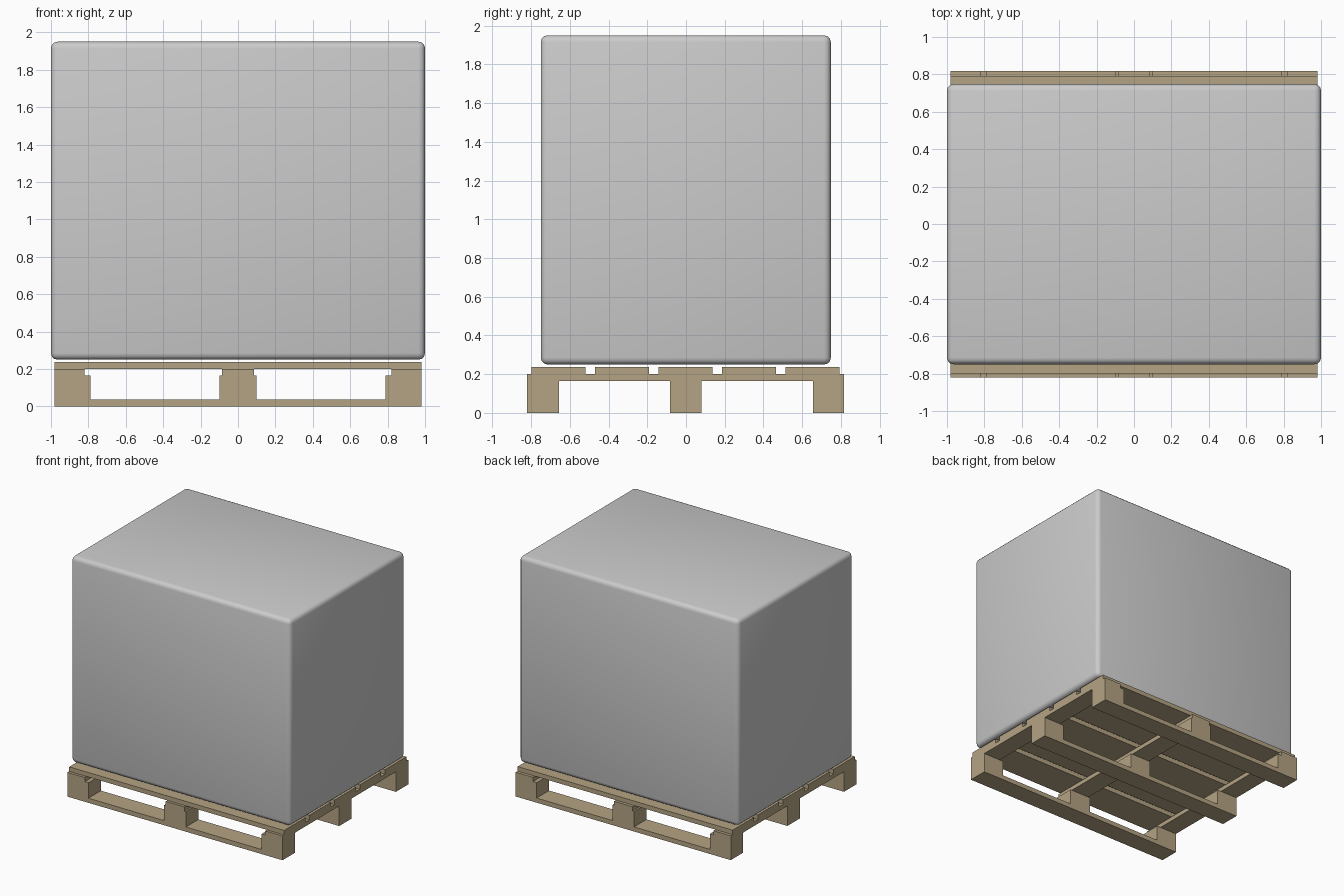
import bpy

if "Cube" in bpy.data.objects:
    bpy.data.objects.remove(bpy.data.objects["Cube"])

wood = bpy.data.materials.new("wood")
wood.diffuse_color = (0.46, 0.37, 0.23, 1)
wood.use_nodes = True
wood.node_tree.nodes["Principled BSDF"].inputs["Base Color"].default_value = wood.diffuse_color


def box(name, x, y, z, mat=None):
    """Box from (min, max) ranges along each axis."""
    bpy.ops.mesh.primitive_cube_add(
        size=1, location=[(a + b) / 2 for a, b in (x, y, z)])
    ob = bpy.context.object
    ob.name = name
    ob.scale = [b - a for a, b in (x, y, z)]
    bpy.ops.object.transform_apply(location=False, rotation=False, scale=True)
    if mat:
        ob.data.materials.append(mat)
    return ob


L = 0.98                                    # pallet half length
rows = [("front", -0.82, -0.657), ("middle", -0.082, 0.08), ("back", 0.655, 0.817)]
block_cols = [("left", -L, -0.789), ("centre", -0.099, 0.099), ("right", 0.789, L)]
stringer_cols = [("left", -L, -0.822), ("centre", -0.085, 0.085), ("right", 0.822, L)]

# Bottom runners, each carrying three spacer blocks
for row, y0, y1 in rows:
    box(f"{row}_runner", (-L, L), (y0, y1), (0, 0.038), wood)
    for col, x0, x1 in block_cols:
        box(f"{row}_{col}_block", (x0, x1), (y0, y1), (0.038, 0.165), wood)

# Cross boards on top of the blocks
for col, x0, x1 in stringer_cols:
    box(f"{col}_cross_board", (x0, x1), (-0.82, 0.817), (0.165, 0.2), wood)

# Deck boards
for i in range(5):
    c = -0.003 + (i - 2) * 0.328
    box(f"deck_board_{i + 1}", (-L, L), (c - 0.139, c + 0.139), (0.2, 0.237), wood)

# Wrapped load with soft rounded edges
load = box("load", (-1, 1), (-0.75, 0.748), (0.25, 1.95))
bev = load.modifiers.new("rounded_edges", 'BEVEL')
bev.width = 0.035
bev.segments = 3
load.data.polygons.foreach_set("use_smooth", [True] * len(load.data.polygons))
load.data.update()
